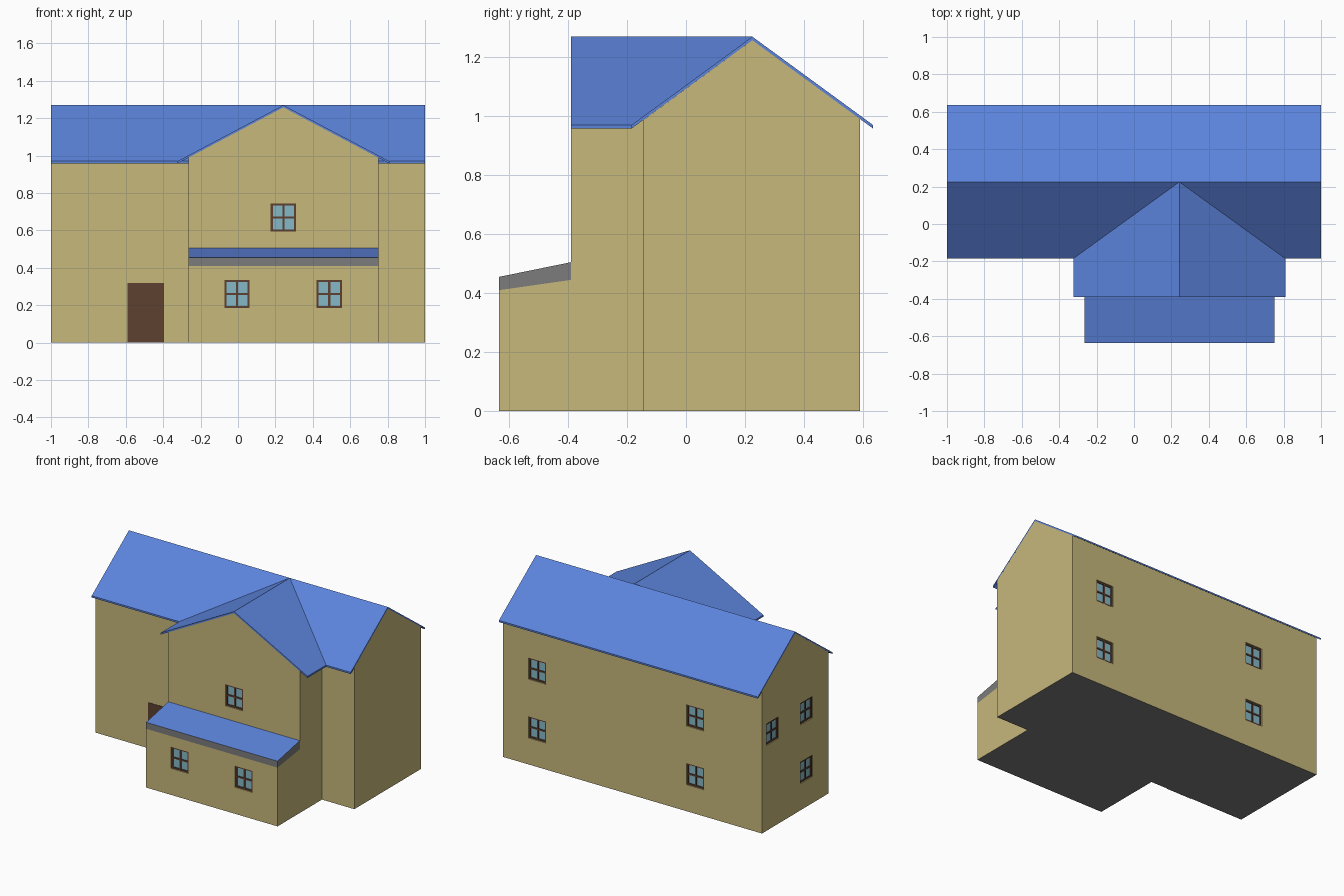
import bpy, bmesh
from mathutils import Vector

if "Cube" in bpy.data.objects:
    bpy.data.objects.remove(bpy.data.objects["Cube"])


def material(name, rgb):
    m = bpy.data.materials.new(name)
    m.diffuse_color = (*rgb, 1)
    m.use_nodes = True
    m.node_tree.nodes["Principled BSDF"].inputs["Base Color"].default_value = m.diffuse_color
    return m


WALL = material("wall_cream", (0.57, 0.48, 0.20))
ROOF = material("roof_blue", (0.107, 0.231, 0.716))
WOOD = material("wood_brown", (0.11, 0.05, 0.028))
GLASS = material("glass_blue", (0.24, 0.48, 0.58))
GREY = material("grey", (0.2, 0.2, 0.2))


def make(name, bm, *mats):
    bmesh.ops.recalc_face_normals(bm, faces=bm.faces)
    me = bpy.data.meshes.new(name)
    bm.to_mesh(me)
    bm.free()
    for m in mats:
        me.materials.append(m)
    ob = bpy.data.objects.new(name, me)
    bpy.context.collection.objects.link(ob)
    return ob


def loft(bm, start, end):
    """Solid between two matching outlines."""
    a = [bm.verts.new(p) for p in start]
    b = [bm.verts.new(p) for p in end]
    n = len(a)
    bm.faces.new(a)
    bm.faces.new(b[::-1])
    for i in range(n):
        j = (i + 1) % n
        bm.faces.new((a[i], b[i], b[j], a[j]))


def solid(name, start, end, *mats, pick=None):
    bm = bmesh.new()
    loft(bm, start, end)
    bmesh.ops.recalc_face_normals(bm, faces=bm.faces)
    bm.normal_update()
    if pick:
        for f in bm.faces:
            f.material_index = int(pick(f.normal))
    return make(name, bm, *mats)


def along_x(pts, x0, x1):
    return [(x0, y, z) for y, z in pts], [(x1, y, z) for y, z in pts]


def along_y(pts, y0, y1):
    return [(x, y0, z) for x, z in pts], [(x, y1, z) for x, z in pts]


def downward(n):
    return n.z < -0.99


def chevron(c, half, eave, ridge, t):
    top = [(c - half, eave), (c, ridge), (c + half, eave)]
    return top + [(u, z - t) for u, z in reversed(top)]


FRONT, WING, PORCH, BACK = -0.145, -0.39, -0.635, 0.59
X0, X1, XC = -0.265, 0.75, 0.2425
RY, EAVE, RIDGE, T = 0.225, 0.97, 1.27, 0.012

# Main block, front wing and lean-to walls, with grey undersides
main = solid("main_walls", *along_x([(FRONT, 0), (BACK, 0), (BACK, 0.991),
             (RY, RIDGE - T), (FRONT, 0.987)], -1, 1), WALL, GREY, pick=downward)
wing = solid("wing_walls", *along_y([(X0, 0), (X1, 0), (X1, 0.9895),
             (XC, RIDGE - T), (X0, 0.9895)], WING, FRONT), WALL, GREY, pick=downward)
porch = solid("lean_to_walls", *along_x([(PORCH, 0), (WING, 0), (WING, 0.445),
              (PORCH, 0.41)], X0, X1), WALL, GREY, pick=downward)

# Main roof, wing roof running back into the valleys, lean-to roof with grey fascia
solid("main_roof", *along_x(chevron(RY, 0.41, EAVE, RIDGE, T), -1, 1), ROOF)
prof = chevron(XC, 0.567, EAVE, RIDGE, T)
solid("wing_roof", [(x, WING, z) for x, z in prof],
      [(x, RY if x == XC else RY - 0.41, z) for x, z in prof], ROOF)
solid("lean_to_roof", *along_x([(PORCH, 0.41), (WING, 0.445), (WING, 0.505),
      (PORCH, 0.455)], X0, X1), GREY, ROOF, pick=lambda n: n.z > 0.5)

# Door
solid("door", *along_x([(FRONT - 0.003, 0), (FRONT, 0), (FRONT, 0.32),
      (FRONT - 0.003, 0.32)], -0.59, -0.395), WOOD)

# Recessed four-pane windows
W, H, BAR, DEPTH = 0.0675, 0.075, 0.011, 0.018
cut_bm = bmesh.new()


def window(name, centre, normal):
    c, n = Vector(centre), Vector(normal)
    side = Vector((-n.y, n.x, 0))

    def block(bm, u0, u1, z0, z1, d0, d1):
        rect = [(u0, z0), (u1, z0), (u1, z1), (u0, z1)]
        loft(bm, *[[c + side * u + n * d + Vector((0, 0, z)) for u, z in rect]
                   for d in (d0, d1)])

    block(cut_bm, -W, W, -H, H, -DEPTH, 0.02)
    bm = bmesh.new()
    for u in (-W, -BAR / 2, W - BAR):
        block(bm, u, u + BAR, -H, H, -DEPTH, -0.006)
    for z in (-H, -BAR / 2, H - BAR):
        block(bm, -W, W, z, z + BAR, -DEPTH, -0.007)
    make(name + "_frame", bm, WOOD)
    bm = bmesh.new()
    block(bm, -W, W, -H, H, -DEPTH, -0.012)
    make(name + "_glass", bm, GLASS)


LOW, HIGH = 0.26, 0.67
window("wing_window", (XC, WING, HIGH), (0, -1, 0))
for i, x in enumerate((-0.005, 0.488)):
    window(f"lean_to_window_{i}", (x, PORCH, LOW), (0, -1, 0))
for i, x in enumerate((0.735, -0.485)):
    for j, z in enumerate((LOW, HIGH)):
        window(f"back_window_{i}_{j}", (x, BACK, z), (0, 1, 0))
for i, (y, z) in enumerate(((0.475, HIGH), (0.10, HIGH), (0.10, LOW))):
    window(f"left_window_{i}", (-1, y, z), (-1, 0, 0))

# Cut the window openings
cutter = make("window_cutter", cut_bm, WALL)
cutter.hide_render = True
cutter.display_type = 'WIRE'
for ob in (main, wing, porch):
    mod = ob.modifiers.new("openings", 'BOOLEAN')
    mod.operation = 'DIFFERENCE'
    mod.solver = 'EXACT'
    mod.object = cutter
